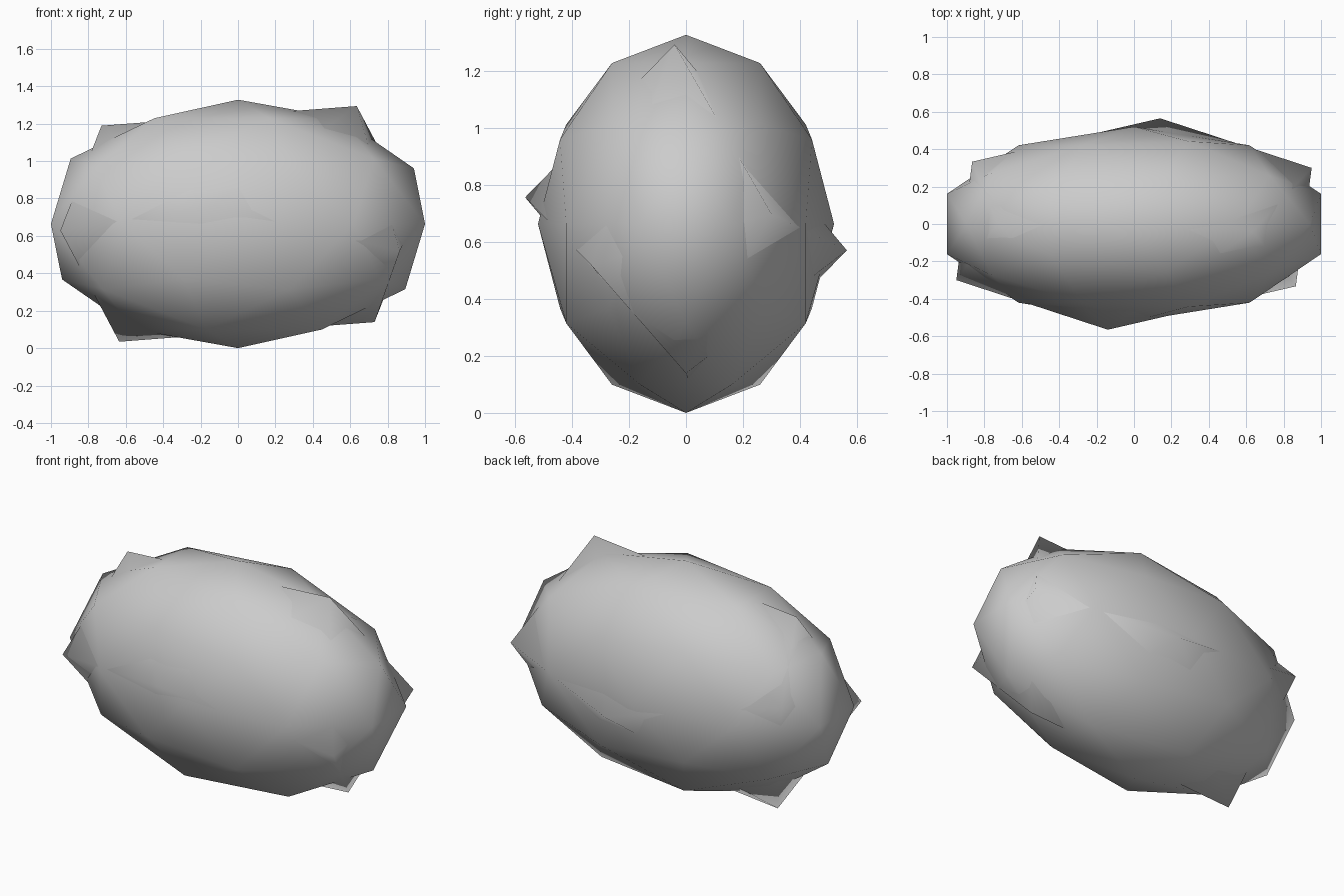
import bpy, bmesh
from mathutils import Vector

if "Cube" in bpy.data.objects:
    bpy.data.objects.remove(bpy.data.objects["Cube"])

CENTRE = Vector((0, 0, 0.664))


def make_object(name, bm):
    for f in bm.faces:
        f.smooth = True
    bmesh.ops.recalc_face_normals(bm, faces=bm.faces)
    mesh = bpy.data.meshes.new(name)
    bm.to_mesh(mesh)
    bm.free()
    obj = bpy.data.objects.new(name, mesh)
    obj.location = CENTRE
    bpy.context.collection.objects.link(obj)
    return obj


# Main stretched low-poly body
bm = bmesh.new()
bmesh.ops.create_icosphere(bm, subdivisions=2, radius=1)
bmesh.ops.scale(bm, vec=(1.0515, 0.52, 0.664), verts=bm.verts)
make_object("rounded_body", bm)

# Faceted core whose corners poke through; each corner has an opposite twin
corners = [(0.635, -0.04, 0.63), (-0.73, 0.0, 0.525), (-0.14, -0.565, 0.093),
           (0.95, 0.30, 0.035), (0.865, -0.333, -0.145)]
bm = bmesh.new()
for c in corners:
    for sign in (1, -1):
        bm.verts.new(Vector(c) * sign)
bmesh.ops.convex_hull(bm, input=bm.verts)
make_object("pointed_core", bm)
